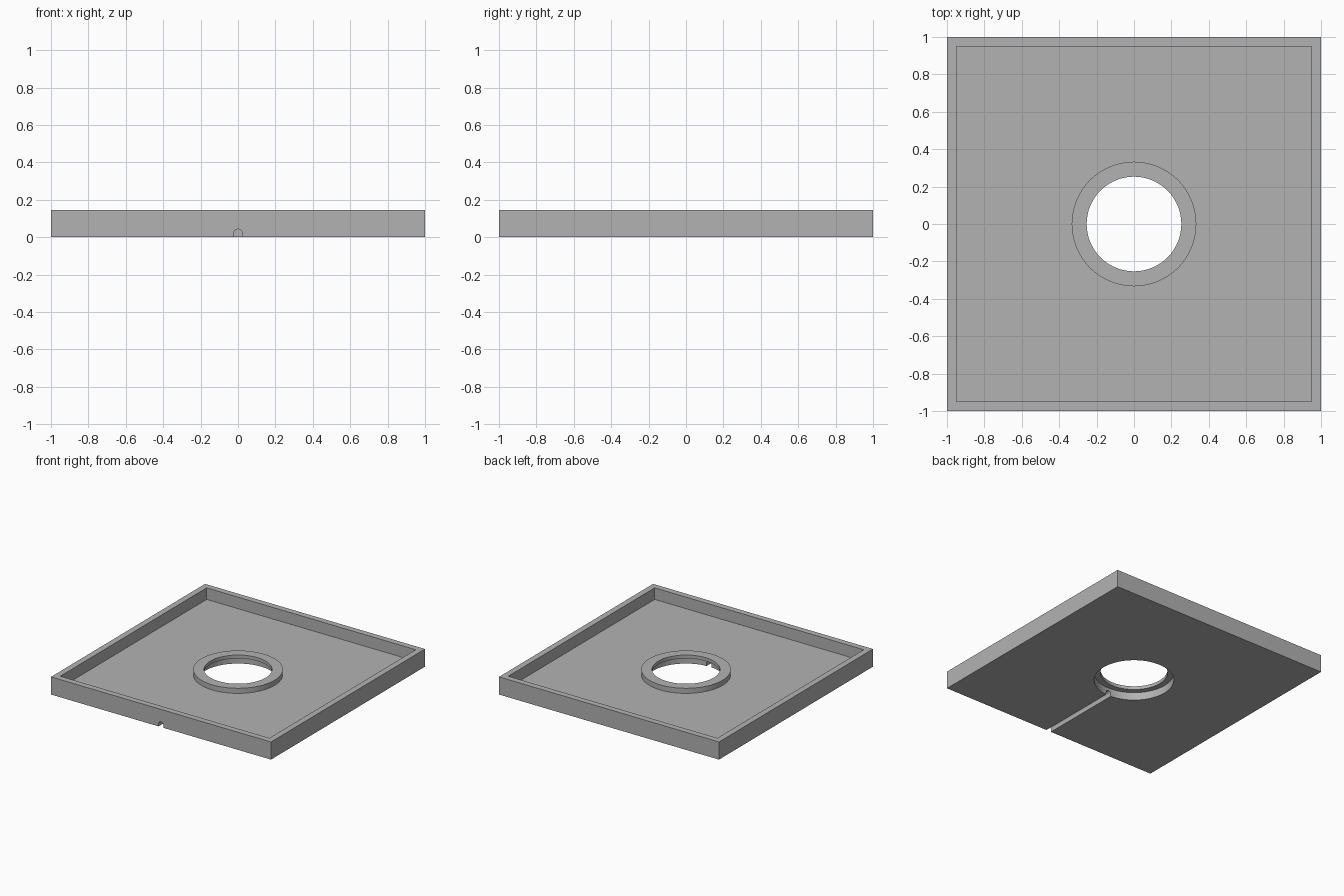
import bpy, bmesh
from math import pi, sin, cos
from mathutils import Matrix

if "Cube" in bpy.data.objects:
    bpy.data.objects.remove(bpy.data.objects["Cube"], do_unlink=True)

HEIGHT, WALL, FLOOR = 0.145, 0.05, 0.05
COLLAR_TOP, RECESS_TOP = 0.092, 0.064

grey = bpy.data.materials.new("plain_grey")
grey.use_nodes = True
colour = (0.448, 0.448, 0.448, 1)
grey.diffuse_color = colour
grey.node_tree.nodes["Principled BSDF"].inputs["Base Color"].default_value = colour


def finish(name, bm):
    bmesh.ops.recalc_face_normals(bm, faces=bm.faces)
    mesh = bpy.data.meshes.new(name)
    bm.to_mesh(mesh)
    bm.free()
    mesh.materials.append(grey)
    obj = bpy.data.objects.new(name, mesh)
    bpy.context.collection.objects.link(obj)
    return obj


def box(name, side, z0, z1):
    bm = bmesh.new()
    place = Matrix.Translation((0, 0, (z0 + z1) / 2)) @ Matrix.Diagonal((side, side, z1 - z0, 1))
    bmesh.ops.create_cube(bm, size=1, matrix=place)
    return finish(name, bm)


def disc(name, radius, z0, z1):
    bm = bmesh.new()
    bmesh.ops.create_cone(bm, cap_ends=True, segments=96, radius1=radius, radius2=radius,
                          depth=z1 - z0, matrix=Matrix.Translation((0, 0, (z0 + z1) / 2)))
    return finish(name, bm)


def arch(name, radius, spring, y0, y1):
    """Round-topped channel cutter running along y."""
    bm = bmesh.new()
    profile = [(radius, -0.05)]
    profile += [(radius * cos(pi * i / 16), spring + radius * sin(pi * i / 16)) for i in range(17)]
    profile.append((-radius, -0.05))
    face = bm.faces.new([bm.verts.new((x, y0, z)) for x, z in profile])
    moved = bmesh.ops.extrude_face_region(bm, geom=[face])["geom"]
    bmesh.ops.translate(bm, vec=(0, y1 - y0, 0),
                        verts=[v for v in moved if isinstance(v, bmesh.types.BMVert)])
    return finish(name, bm)


def combine(target, tool, operation):
    mod = target.modifiers.new(tool.name, "BOOLEAN")
    mod.operation, mod.object, mod.solver = operation, tool, "EXACT"
    bpy.ops.object.modifier_apply(modifier=mod.name)
    bpy.data.objects.remove(tool, do_unlink=True)


# Square tray body
tray = box("tray", 2, 0, HEIGHT)
bpy.ops.object.select_all(action="DESELECT")
tray.select_set(True)
bpy.context.view_layer.objects.active = tray

# Open pocket, raised collar, underside recess, through hole, cable channel
combine(tray, box("pocket", 2 - 2 * WALL, FLOOR, 0.3), "DIFFERENCE")
combine(tray, disc("collar", 0.333, 0.02, COLLAR_TOP), "UNION")
combine(tray, disc("recess", 0.3, -0.1, RECESS_TOP), "DIFFERENCE")
combine(tray, disc("hole", 0.253, -0.2, 0.3), "DIFFERENCE")
combine(tray, arch("channel", 0.022, 0.021, -1.1, -0.27), "DIFFERENCE")

bpy.ops.object.shade_smooth_by_angle(angle=pi / 6)
